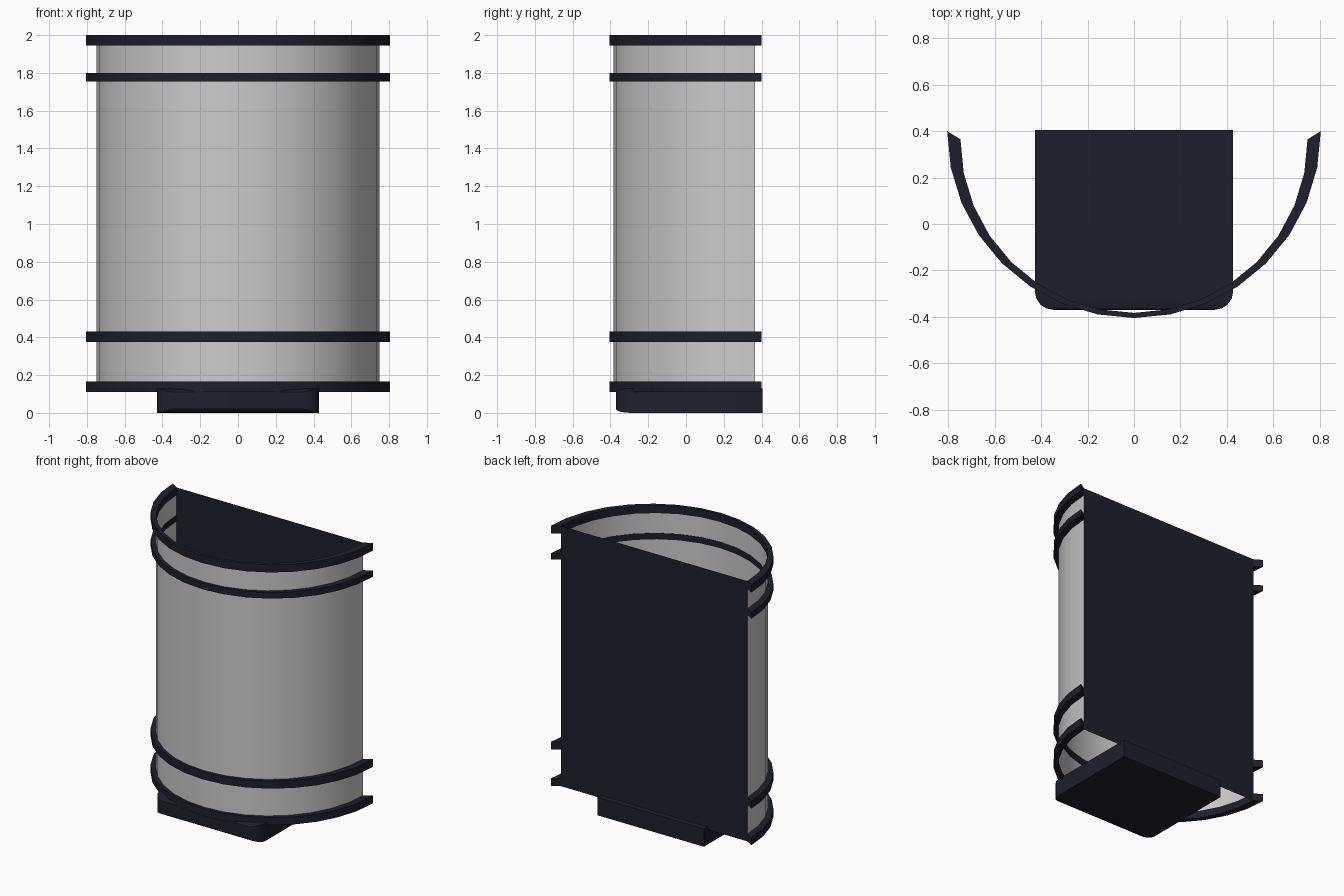
import bpy, bmesh
from math import sin, cos, pi, radians

if "Cube" in bpy.data.objects:
    bpy.data.objects.remove(bpy.data.objects["Cube"])

dark = bpy.data.materials.new("dark_navy")
dark.diffuse_color = (0.012, 0.014, 0.027, 1)
dark.use_nodes = True
dark.node_tree.nodes["Principled BSDF"].inputs["Base Color"].default_value = dark.diffuse_color
SEG = 16
SHELL_R, SHELL_Y = 0.75, 0.365
RING_R, RING_Y = 0.805, 0.40
BOTTOM, TOP = 0.11, 2.0


def make(name, bm, mat=None, smooth=True):
    me = bpy.data.meshes.new(name)
    bm.to_mesh(me)
    bm.free()
    ob = bpy.data.objects.new(name, me)
    bpy.context.collection.objects.link(ob)
    if mat:
        me.materials.append(mat)
    if smooth:
        bpy.ops.object.select_all(action='DESELECT')
        ob.select_set(True)
        bpy.context.view_layer.objects.active = ob
        bpy.ops.object.shade_smooth_by_angle(angle=radians(30))
    return ob


def arc(bm, r, cy, z):
    """Half circle bulging towards the front."""
    return [bm.verts.new((r * cos(pi + pi * i / SEG), cy + r * sin(pi + pi * i / SEG), z))
            for i in range(SEG + 1)]


# curved sheet, open at top and bottom
bm = bmesh.new()
lo, hi = arc(bm, SHELL_R, SHELL_Y, BOTTOM), arc(bm, SHELL_R, SHELL_Y, TOP)
for i in range(SEG):
    bm.faces.new((lo[i], lo[i + 1], hi[i + 1], hi[i]))
make("curved_shell", bm)

# flat back panel
bm = bmesh.new()
bm.faces.new([bm.verts.new(p) for p in (
    (SHELL_R, SHELL_Y, BOTTOM), (-SHELL_R, SHELL_Y, BOTTOM),
    (-SHELL_R, SHELL_Y, TOP), (SHELL_R, SHELL_Y, TOP))])
make("back_panel", bm, dark, smooth=False)


# half-ring bands, thin at the front and thicker at the ends
def band(name, z0, z1):
    bm = bmesh.new()
    loops = [arc(bm, RING_R, RING_Y, z0), arc(bm, RING_R, RING_Y, z1),
             arc(bm, SHELL_R - 0.002, SHELL_Y, z1), arc(bm, SHELL_R - 0.002, SHELL_Y, z0)]
    for k in range(4):
        a, b = loops[k], loops[(k + 1) % 4]
        for i in range(SEG):
            bm.faces.new((a[i], a[i + 1], b[i + 1], b[i]))
    bm.faces.new([l[0] for l in loops])
    bm.faces.new([l[-1] for l in reversed(loops)])
    bmesh.ops.recalc_face_normals(bm, faces=bm.faces)
    make(name, bm, dark)


for name, z0, z1 in (("bottom_rim", 0.11, 0.165), ("lower_band", 0.375, 0.43),
                     ("upper_band", 1.755, 1.80), ("top_rim", 1.945, 2.0)):
    band(name, z0, z1)

# base block with its front edges rounded, then flattened
bm = bmesh.new()
bmesh.ops.create_cube(bm, size=1)
for v in bm.verts:
    v.co = (v.co.x * 0.855, v.co.y * 0.775 + 0.0175, (v.co.z + 0.5) * 0.52)
front = [e for e in bm.edges if all(v.co.y < -0.3 for v in e.verts)]
bmesh.ops.bevel(bm, geom=front, offset=0.08, segments=4, profile=0.5, affect='EDGES')
bmesh.ops.scale(bm, vec=(1, 1, 0.25), verts=bm.verts)
make("base_block", bm, dark)
